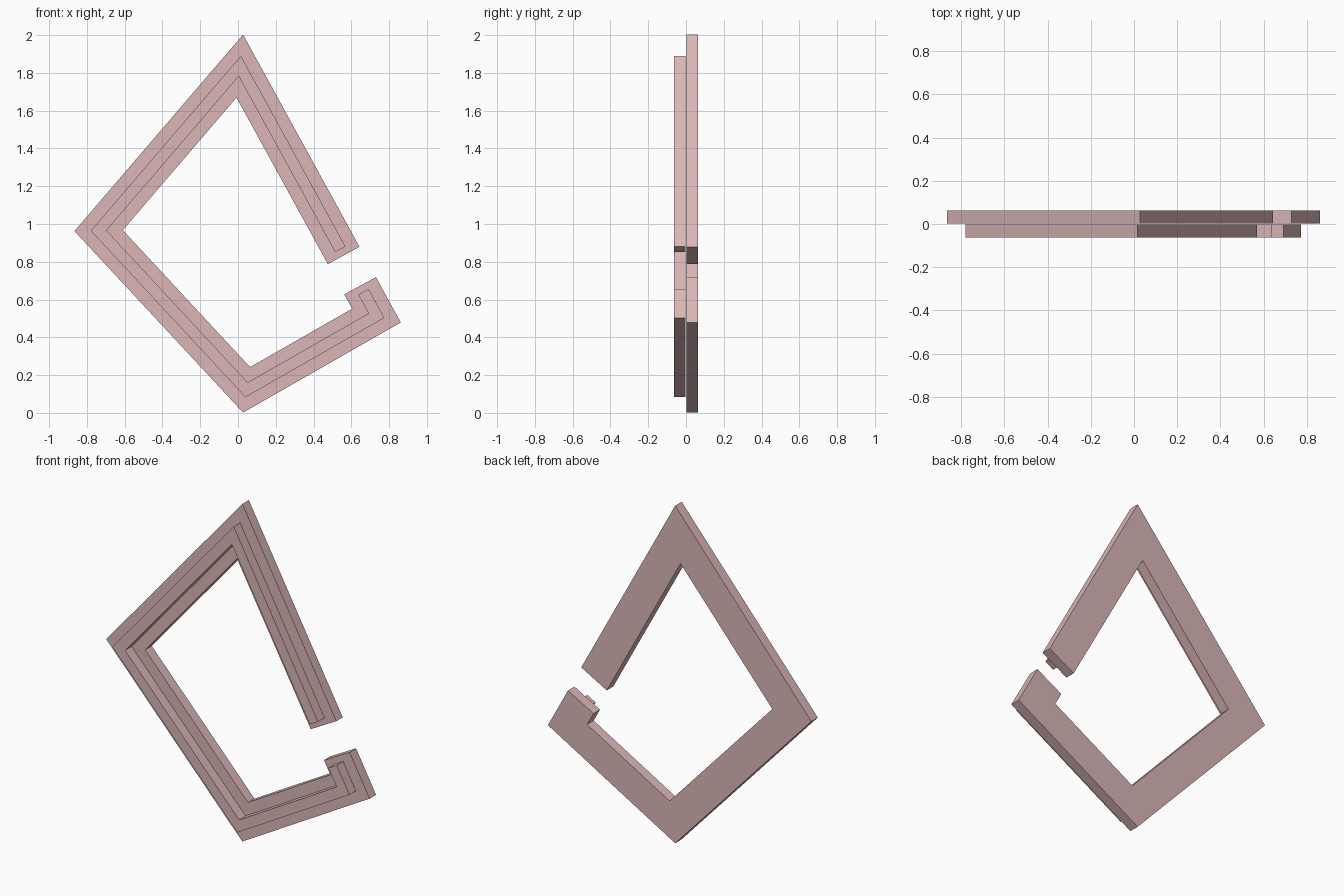
import bpy, bmesh
from mathutils import Vector

if "Cube" in bpy.data.objects:
    bpy.data.objects.remove(bpy.data.objects["Cube"])

# Shared centre line of the open, hooked frame (x, z)
PATH = [Vector(p) for p in ((0.5595, 0.8335), (0.0095, 1.836), (-0.738, 0.965),
                            (0.0455, 0.122), (0.733, 0.515), (0.6465, 0.673))]

mat = bpy.data.materials.new("dusty_pink")
mat.diffuse_color = (0.71, 0.47, 0.47, 1)
mat.use_nodes = True
mat.node_tree.nodes["Principled BSDF"].inputs["Base Color"].default_value = mat.diffuse_color


def band(name, width, trim, y0, y1):
    """Mitred rectangular bar that follows the centre line, shortened by trim at each end."""
    pts = [p.copy() for p in PATH]
    pts[0] += (pts[1] - pts[0]).normalized() * trim
    pts[-1] += (pts[-2] - pts[-1]).normalized() * trim
    dirs = [(b - a).normalized() for a, b in zip(pts, pts[1:])]
    normals = [Vector((-d.y, d.x)) for d in dirs]
    bm = bmesh.new()
    rings = []
    for i, p in enumerate(pts):
        n0, n1 = normals[max(i - 1, 0)], normals[min(i, len(normals) - 1)]
        m = (n0 + n1) / (1 + n0.dot(n1)) * width / 2
        a, b = p + m, p - m
        rings.append([bm.verts.new((q.x, y, q.y))
                      for q, y in ((a, y0), (b, y0), (b, y1), (a, y1))])
    for r, s in zip(rings, rings[1:]):
        for k in range(4):
            j = (k + 1) % 4
            bm.faces.new((r[k], r[j], s[j], s[k]))
    bm.faces.new(rings[0])
    bm.faces.new(rings[-1])
    bmesh.ops.recalc_face_normals(bm, faces=bm.faces)
    mesh = bpy.data.meshes.new(name)
    bm.to_mesh(mesh)
    bm.free()
    mesh.materials.append(mat)
    obj = bpy.data.objects.new(name, mesh)
    bpy.context.collection.objects.link(obj)
    return obj


# Wide backing frame and the narrow raised strip in front of it
band("backing_frame", 0.191, 0.0, 0.002, 0.063)
band("front_strip", 0.062, 0.037, -0.063, -0.002)
